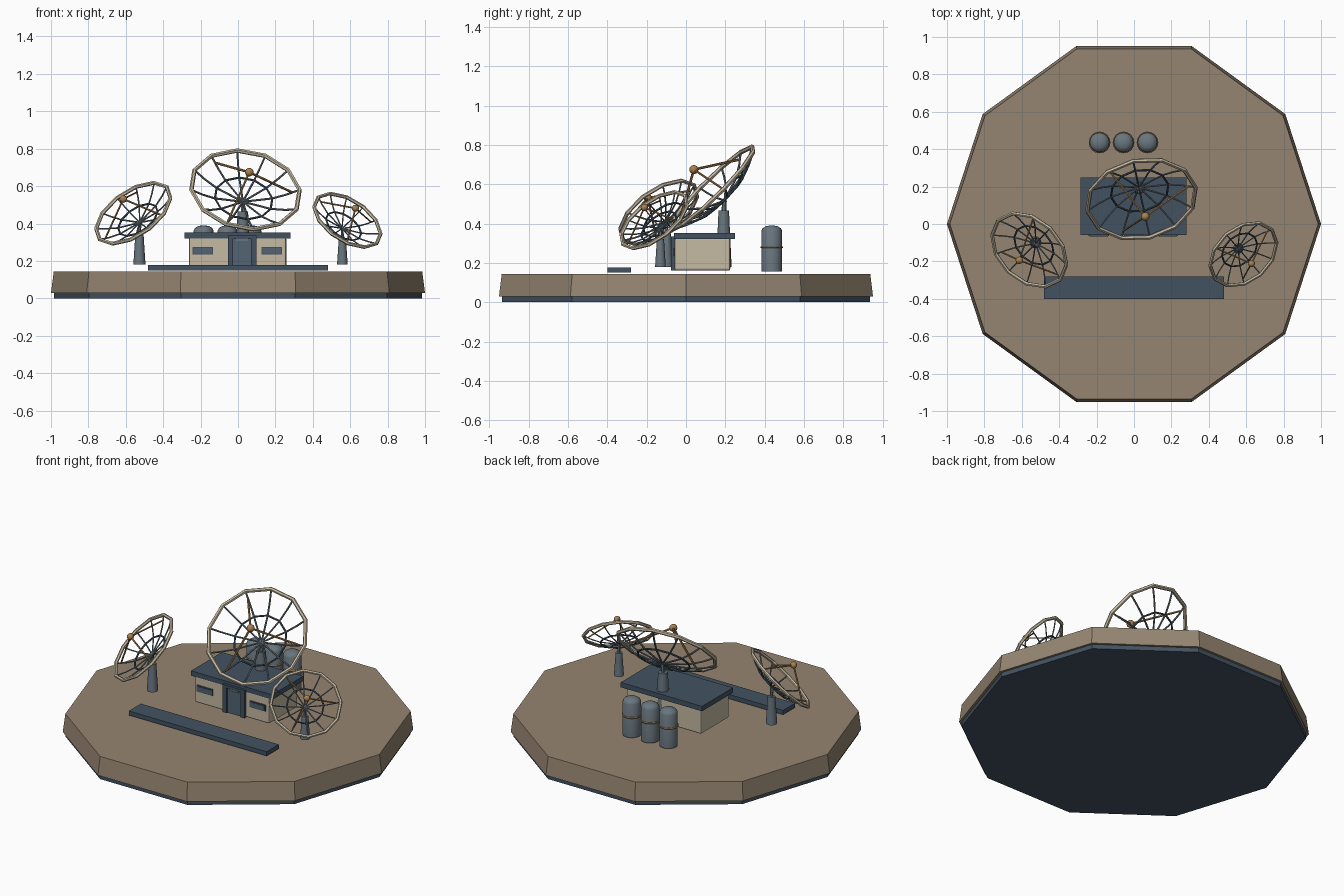
import bpy
import bmesh
import math
from mathutils import Vector, Matrix

cube = bpy.data.objects.get("Cube")
if cube:
    bpy.data.objects.remove(cube, do_unlink=True)


def material(name, rgb):
    m = bpy.data.materials.new(name)
    m.use_nodes = True
    m.diffuse_color = (*rgb, 1)
    bsdf = next(n for n in m.node_tree.nodes if n.type == 'BSDF_PRINCIPLED')
    bsdf.inputs["Base Color"].default_value = (*rgb, 1)
    return m


SAND = material("sand", (0.30, 0.235, 0.165))
NAVY = material("dark blue", (0.055, 0.085, 0.12))
CREAM = material("cream", (0.56, 0.49, 0.36))
STEEL = material("grey steel", (0.14, 0.18, 0.21))
BRASS = material("brass", (0.40, 0.22, 0.075))
GLASS = material("window blue", (0.085, 0.13, 0.17))


def finish(name, bm, mat, smooth=False):
    me = bpy.data.meshes.new(name)
    bm.normal_update()
    bm.to_mesh(me)
    bm.free()
    me.materials.append(mat)
    ob = bpy.data.objects.new(name, me)
    bpy.context.collection.objects.link(ob)
    if smooth:
        bpy.ops.object.select_all(action='DESELECT')
        ob.select_set(True)
        bpy.context.view_layer.objects.active = ob
        bpy.ops.object.shade_smooth_by_angle(angle=math.radians(40))
    return ob


def box(name, low, high, mat, bevel=0.0):
    low, high = Vector(low), Vector(high)
    bm = bmesh.new()
    bmesh.ops.create_cube(bm, size=1, matrix=Matrix.Translation((low + high) / 2)
                          @ Matrix.Diagonal((*(high - low), 1)))
    if bevel:
        bmesh.ops.bevel(bm, geom=bm.edges[:], offset=bevel, segments=2,
                        profile=0.5, affect='EDGES')
    return finish(name, bm, mat)


def lathe(name, profile, at, sides, mat, smooth=False):
    """Spin (radius, height) points around z, closing both ends."""
    bm = bmesh.new()
    rings = [[bm.verts.new((at[0] + r * math.cos(a), at[1] + r * math.sin(a), z))
              for a in (math.tau * i / sides for i in range(sides))]
             for r, z in profile]
    for lo, hi in zip(rings, rings[1:]):
        for i in range(sides):
            j = (i + 1) % sides
            bm.faces.new((lo[i], lo[j], hi[j], hi[i]))
    bm.faces.new(rings[0][::-1])
    bm.faces.new(rings[-1])
    return finish(name, bm, mat, smooth)


def rods(name, pairs, radius, mat, sides=6):
    """Straight round bars between pairs of points."""
    bm = bmesh.new()
    for a, b in pairs:
        d = b - a
        rot = d.to_track_quat('Z', 'Y').to_matrix().to_4x4()
        bmesh.ops.create_cone(bm, cap_ends=True, segments=sides, radius1=radius,
                              radius2=radius, depth=d.length,
                              matrix=Matrix.Translation((a + b) / 2) @ rot)
    return finish(name, bm, mat, True)


def hoop(name, frame, radius, thick, mat, count=12):
    """Ring with a round section, placed by a matrix."""
    bm = bmesh.new()
    sides = 6
    rings = []
    for i in range(count):
        a = math.tau * i / count
        rings.append([])
        for k in range(sides):
            b = math.tau * k / sides
            r = radius + thick * math.cos(b)
            co = Vector((r * math.cos(a), r * math.sin(a), thick * math.sin(b)))
            rings[-1].append(bm.verts.new(frame @ co))
    for i in range(count):
        p, q = rings[i], rings[(i + 1) % count]
        for k in range(sides):
            m = (k + 1) % sides
            bm.faces.new((p[k], q[k], q[m], p[m]))
    return finish(name, bm, mat)


# Ground slab
lathe("base_plate", [(0.985, 0), (0.985, 0.03)], (0, 0), 10, NAVY)
lathe("ground", [(1.0, 0.028), (0.985, 0.143)], (0, 0), 10, SAND)
box("front_strip", (-0.48, -0.40, 0.15), (0.48, -0.28, 0.177), NAVY)

# Control building
box("walls", (-0.262, -0.058, 0.16), (0.258, 0.225, 0.328), CREAM, 0.01)
box("roof", (-0.285, -0.06, 0.321), (0.281, 0.248, 0.352), NAVY)
box("door", (-0.03, -0.066, 0.16), (0.074, -0.05, 0.32), GLASS)
for side, x in (("right", -0.054), ("left", 0.07)):
    box(side + "_door_post", (x, -0.075, 0.16), (x + 0.028, -0.04, 0.328), NAVY)
box("door_lintel", (-0.054, -0.075, 0.318), (0.098, -0.04, 0.335), NAVY)
box("door_lamp", (-0.01, -0.074, 0.306), (0.054, -0.06, 0.317), STEEL)
for side, x in (("right", -0.243), ("left", 0.125)):
    box(side + "_window_frame", (x, -0.064, 0.235), (x + 0.11, -0.056, 0.275), NAVY)
    box(side + "_window", (x + 0.006, -0.067, 0.241), (x + 0.104, -0.06, 0.269), GLASS)

# Storage tanks
for n, x in enumerate((-0.184, -0.056, 0.072), 1):
    lathe(f"tank_{n}", [(0.053, 0.155), (0.053, 0.362), (0.046, 0.376),
                        (0.03, 0.386), (0.01, 0.39)], (x, 0.436), 16, STEEL, True)
    hoop(f"tank_band_{n}", Matrix.Translation((x, 0.436, 0.28)), 0.053, 0.005, BRASS, 16)


# Dishes: open frames of ribs and rings on tapered pedestals
def dish(name, centre, normal, radius, feed_gap, foot, top):
    n = Vector(normal).normalized()
    u = Vector((-n.y, n.x, 0)).normalized()
    v = n.cross(u)
    c = Vector(centre)
    depth = 0.305 * radius
    frame = Matrix.Translation(c) @ Matrix((u, v, n)).transposed().to_4x4()

    def on_bowl(k, step):
        a = math.tau * step / 12
        return frame @ Vector((k * radius * math.cos(a), k * radius * math.sin(a),
                               depth * (k * k - 1)))

    size = radius / 0.296
    mid = 0.53
    hoop(name + "_rim", frame, radius, 0.006 + 0.006 * size, CREAM)
    hoop(name + "_inner_ring",
         frame @ Matrix.Translation((0, 0, depth * (mid * mid - 1))),
         mid * radius, 0.003 + 0.003 * size, NAVY)
    levels = (0, mid, 0.78, 1)
    rods(name + "_ribs", [(on_bowl(p, i), on_bowl(q, i)) for i in range(12)
                          for p, q in zip(levels, levels[1:])], 0.0055 * size, STEEL)
    feed = frame @ Vector((0, 0, feed_gap))
    rods(name + "_feed_struts", [(on_bowl(0.88, s), feed) for s in (0, 4, 8)],
         0.0065 * size, BRASS)
    bm = bmesh.new()
    bmesh.ops.create_uvsphere(bm, u_segments=12, v_segments=8,
                              radius=0.023 * math.sqrt(size),
                              matrix=Matrix.Translation(feed))
    finish(name + "_feed", bm, BRASS, True)
    apex = on_bowl(0, 0)
    lathe(name + "_pedestal", [(0.042 * size, 0.18), (0.028 * size, top)],
          foot, 10, STEEL, True)
    rods(name + "_mount", [(Vector((*foot, top - 0.01)), apex)], 0.012 * size, STEEL)


dish("main_dish", (0.04, 0.133, 0.58), (0.15, -0.69, 0.70), 0.296, 0.134,
     (0.026, 0.192), 0.465)
dish("right_dish", (-0.56, -0.139, 0.455), (-0.49, -0.51, 0.70), 0.229, 0.108,
     (-0.527, -0.098), 0.35)
dish("left_dish", (0.585, -0.162, 0.417), (0.464, -0.537, 0.70), 0.201, 0.092,
     (0.558, -0.13), 0.322)
